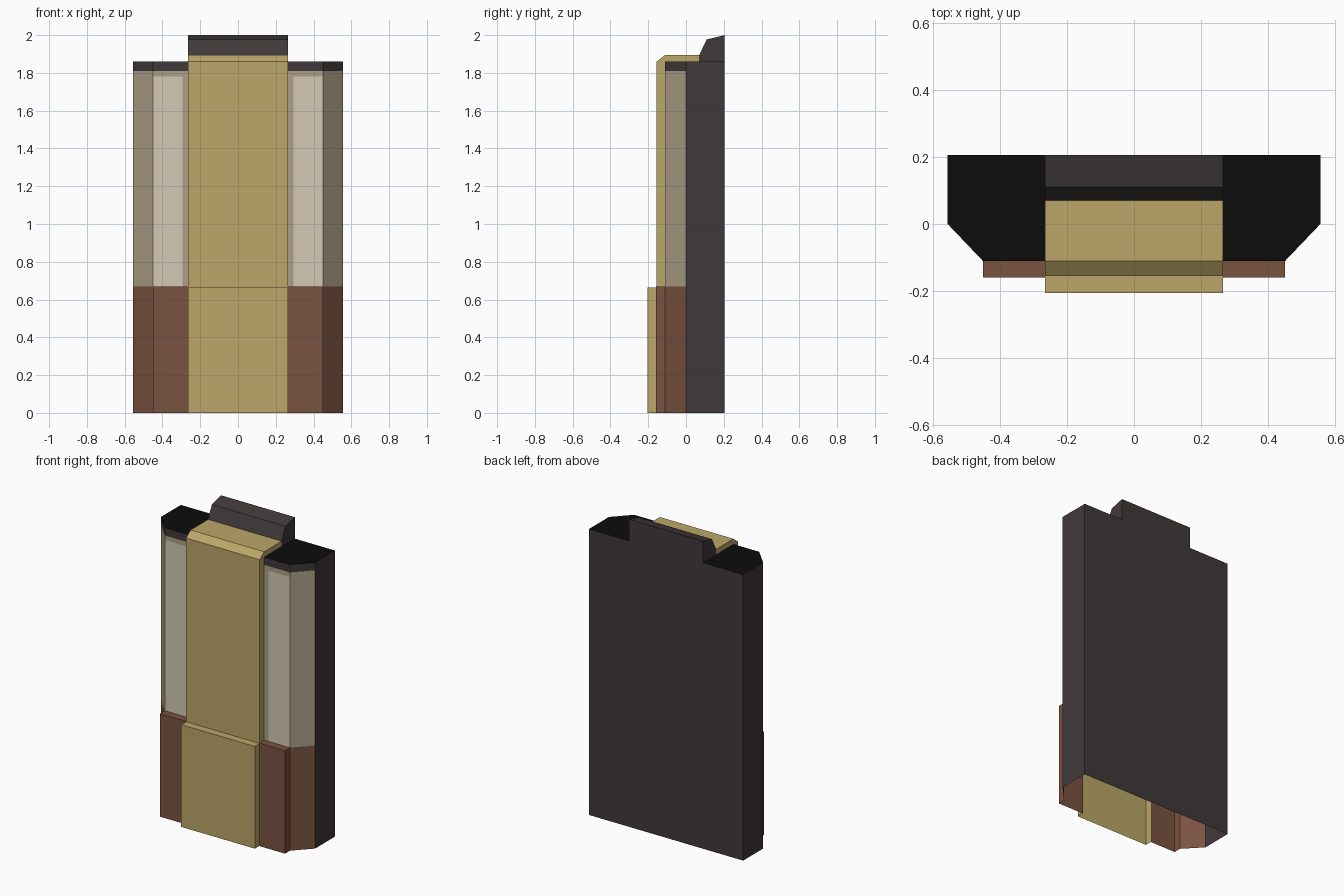
import bpy, bmesh
from mathutils import Vector

if "Cube" in bpy.data.objects:
    bpy.data.objects.remove(bpy.data.objects["Cube"])

def material(name, rgb):
    lin = [(c / 255 / 12.92) if c < 11 else ((c / 255 + 0.055) / 1.055) ** 2.4 for c in rgb]
    m = bpy.data.materials.new(name)
    m.diffuse_color = (*lin, 1)
    m.use_nodes = True
    m.node_tree.nodes["Principled BSDF"].inputs["Base Color"].default_value = m.diffuse_color
    return m

CHARCOAL = material("charcoal", (64, 57, 58))
BLACK = material("black", (12, 12, 12))
GOLD = material("gold", (188, 167, 105))
BROWN = material("brown", (122, 83, 64))
TAN = material("tan", (174, 160, 134))
CREAM = material("cream", (212, 201, 181))

INSIDE = Vector((0, 0.05, 0.3))   # reference point for outward normals

def build(name, faces, mats, mirror=False):
    """faces: list of (points, material slot)"""
    bm = bmesh.new()
    for pts, slot in faces:
        f = bm.faces.new([bm.verts.new(p) for p in pts])
        f.material_index = slot
    bm.normal_update()
    for f in bm.faces:
        if f.normal.dot(f.calc_center_median() - INSIDE) < 0:
            f.normal_flip()
    bmesh.ops.remove_doubles(bm, verts=bm.verts, dist=1e-4)
    me = bpy.data.meshes.new(name)
    bm.to_mesh(me)
    bm.free()
    for m in mats:
        me.materials.append(m)
    ob = bpy.data.objects.new(name, me)
    bpy.context.collection.objects.link(ob)
    if mirror:
        ob.modifiers.new("mirror", "MIRROR")
    return ob

def wall(path, z0, z1, slot=0):
    """Upright faces along a plan path"""
    return [([(*a, z0), (*b, z0), (*b, z1), (*a, z1)], slot) for a, b in zip(path, path[1:])]

def across(name, strip, side, mat, w=0.265):
    """Side profile (y, z) swept across the width, with two end faces"""
    faces = [([(-w, *a), (w, *a), (w, *b), (-w, *b)], 0) for a, b in zip(strip, strip[1:])]
    faces += [([(x, *p) for p in side], 0) for x in (-w, w)]
    return build(name, faces, [mat])

IN, MID, OUT, BACK = 0.265, 0.45, 0.555, 0.205
LEDGE, BAND, TOP = 0.67, 1.81, 1.86

# dark casing: back, sides, front band and black top
casing = wall([(0, BACK), (OUT, BACK), (OUT, 0)], 0, TOP)
casing += wall([(OUT, 0), (MID, -0.11), (IN, -0.11)], BAND, TOP)
casing.append(([(IN, BACK, TOP), (OUT, BACK, TOP), (OUT, 0, TOP), (MID, -0.11, TOP), (IN, -0.11, TOP)], 1))
build("casing", casing, [CHARCOAL, BLACK], True)

# upper front panels: tan border with a cream inset
panel = wall([(OUT, 0), (MID, -0.11)], LEDGE, BAND)
panel += wall([(MID, -0.11), (0.295, -0.11)], LEDGE, 1.78, 1)
panel += wall([(MID, -0.11), (0.295, -0.11)], 1.78, BAND)
panel += wall([(0.295, -0.11), (IN, -0.11)], LEDGE, BAND)
build("upper_panels", panel, [TAN, CREAM], True)

# brown lower panels with a step
lower = wall([(OUT, 0), (MID, -0.11), (MID, -0.16), (IN, -0.16)], 0, LEDGE)
lower.append(([(MID, -0.11, LEDGE), (MID, -0.16, LEDGE), (IN, -0.16, LEDGE), (IN, -0.11, LEDGE)], 0))
build("lower_panels", lower, [BROWN], True)

# gold centre column, its thicker base, and the dark crest on top
across("centre_column",
       [(-0.155, 0.665), (-0.155, TOP), (-0.11, 1.895), (0.07, 1.895)],
       [(-0.11, 0.665), (-0.155, 0.665), (-0.155, TOP), (-0.11, 1.895),
        (0.07, 1.895), (0.07, TOP), (-0.11, TOP)], GOLD)
across("column_base",
       [(-0.155, 0.665), (-0.205, 0.665), (-0.205, 0)],
       [(-0.155, 0.665), (-0.205, 0.665), (-0.205, 0), (-0.155, 0)], GOLD)
across("top_crest",
       [(0.07, 1.895), (0.11, 1.977), (BACK, 2.0), (BACK, TOP)],
       [(0.07, TOP), (0.07, 1.895), (0.11, 1.977), (BACK, 2.0), (BACK, TOP)], CHARCOAL)
